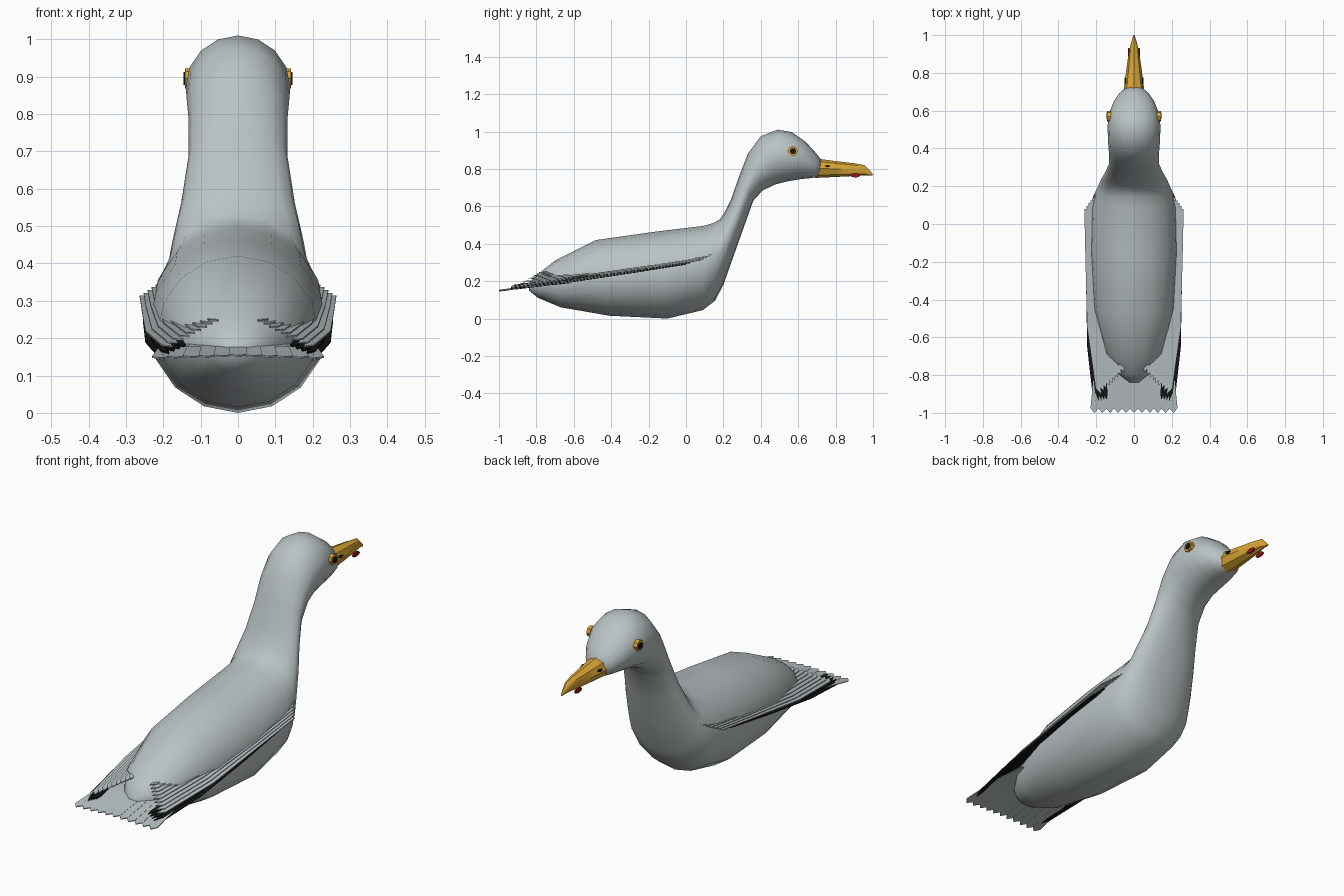
import bpy, bmesh, math
from mathutils import Vector

if "Cube" in bpy.data.objects:
    bpy.data.objects.remove(bpy.data.objects["Cube"])


def material(name, rgb):
    m = bpy.data.materials.new(name)
    m.diffuse_color = (*rgb, 1)
    m.use_nodes = True
    m.node_tree.nodes["Principled BSDF"].inputs["Base Color"].default_value = m.diffuse_color
    return m


GREY = material("feather grey", (0.49, 0.54, 0.55))
BLACK = material("black", (0.008, 0.008, 0.008))
ORANGE = material("beak orange", (0.70, 0.38, 0.035))
RED = material("dark red", (0.30, 0.008, 0.012))


def finish(name, bm, mat, smooth=None):
    bmesh.ops.recalc_face_normals(bm, faces=bm.faces)
    me = bpy.data.meshes.new(name)
    bm.to_mesh(me)
    bm.free()
    me.materials.append(mat)
    ob = bpy.data.objects.new(name, me)
    bpy.context.collection.objects.link(ob)
    if smooth:
        bpy.context.view_layer.objects.active = ob
        ob.select_set(True)
        bpy.ops.object.shade_smooth_by_angle(angle=math.radians(smooth))
        ob.select_set(False)
    return ob


def loft(name, sections, n, mat, smooth):
    """Oval rings; each section is top y, top z, bottom y, bottom z, half width."""
    bm = bmesh.new()
    rings = []
    for ty, tz, by, bz, w in sections:
        top, bot = Vector((0, ty, tz)), Vector((0, by, bz))
        c, up = (top + bot) / 2, (top - bot) / 2
        rings.append([bm.verts.new(c + Vector((w * math.cos(a), 0, 0)) + up * math.sin(a))
                      for a in (2 * math.pi * k / n for k in range(n))])
    for r, s in zip(rings, rings[1:]):
        for k in range(n):
            j = (k + 1) % n
            bm.faces.new((r[k], r[j], s[j], s[k]))
    bm.faces.new(rings[0])
    bm.faces.new(rings[-1])
    return finish(name, bm, mat, smooth)


def feather(bm, path, half, tip, thick=0.004):
    """Thin strip along a path of points, ending in a short point."""
    rows = [(p + Vector((-half, 0, 0)), p + Vector((half, 0, 0))) for p in path]
    outline = [r[0] for r in rows] + [tip] + [r[1] for r in reversed(rows)]
    up = Vector((0, 0, thick / 2))
    hi = [bm.verts.new(p + up) for p in outline]
    lo = [bm.verts.new(p - up) for p in outline]
    m, k = len(rows), len(outline)
    for vs in (hi, lo):
        for i in range(m - 1):
            bm.faces.new((vs[i], vs[i + 1], vs[k - 2 - i], vs[k - 1 - i]))
        bm.faces.new((vs[m - 1], vs[m], vs[m + 1]))
    for i in range(k):
        j = (i + 1) % k
        bm.faces.new((hi[i], hi[j], lo[j], lo[i]))


def mirror(ob):
    ob.modifiers.new("mirror", "MIRROR")
    return ob


# body, neck and head in one skin
loft("body", [
    (-.84, .185, -.84, .15, .025), (-.795, .235, -.79, .11, .085),
    (-.70, .31, -.67, .06, .155), (-.48, .42, -.41, .015, .215),
    (-.16, .465, -.10, .0, .238), (.09, .495, .09, .045, .232),
    (.145, .51, .155, .095, .215), (.18, .53, .20, .18, .195),
    (.21, .575, .26, .35, .175), (.24, .635, .31, .49, .152),
    (.28, .75, .36, .63, .132), (.33, .88, .41, .685, .132),
    (.40, .975, .48, .718, .138), (.49, 1.01, .55, .735, .14),
    (.565, .997, .61, .745, .132), (.64, .945, .66, .75, .107),
    (.69, .89, .695, .755, .078), (.73, .84, .72, .765, .04)], 16, GREY, 60)

# beak with a blunt hooked tip
loft("beak", [
    (.70, .855, .69, .752, .056), (.80, .842, .80, .757, .043),
    (.90, .830, .90, .762, .029), (.955, .820, .955, .765, .017),
    (1.0, .772, .995, .764, .004)], 8, ORANGE, 40)


def wing_point(x, y, dz=0.0):
    return Vector((x, y, .315 + .155 * y + (.22 - x) * .25 + dz))


# folded wings: overlapping feathers, staggered at both ends
N = 9
bm = bmesh.new()
for i in range(N):
    t = i / (N - 1)
    dz = .012 - .02 * t
    path = [wing_point(.165 + .085 * t, .20 - .12 * t, dz),
            wing_point(.15 + .095 * t, -.15, dz),
            wing_point(.10 + .135 * t, -.55, dz),
            wing_point(.065 + .125 * t, -.76 - .11 * t, dz)]
    feather(bm, path, .013, wing_point(.055 + .12 * t, -.785 - .115 * t, dz))
mirror(finish("wings", bm, GREY))

# black flight feathers below the wing edge, showing at the tips
bm = bmesh.new()
for i in range(5):
    t = i / 4
    dz = -.012 - .008 * t
    path = [wing_point(.20 + .04 * t, .10 - .1 * t, dz),
            wing_point(.19 + .053 * t, -.3, dz),
            wing_point(.175 + .062 * t, -.65, dz),
            wing_point(.15 + .06 * t, -.90 + .01 * t, dz)]
    feather(bm, path, .011, wing_point(.145 + .055 * t, -.93 - .01 * t, dz))
mirror(finish("flight_feathers", bm, BLACK))

# tail fan
bm = bmesh.new()
for i in range(11):
    s = (i - 5) / 5
    dz = -.006 * abs(s)
    path = [Vector((.16 * s, -.62, .195 + dz)), Vector((.19 * s, -.80, .18 + dz)),
            Vector((.208 * s, -.975, .155 + dz))]
    feather(bm, path, .0225, Vector((.210 * s, -1.0, .152 + dz)))
finish("tail", bm, GREY)


def side_disc(name, x, y, z, ry, rz, thick, mat, n=8):
    """Thin disc facing sideways, one on each side of the head."""
    bm = bmesh.new()
    ends = [[bm.verts.new((x + d, y + ry * math.cos(a), z + rz * math.sin(a)))
             for a in (2 * math.pi * k / n for k in range(n))] for d in (0, thick)]
    for e in ends:
        bm.faces.new(e)
    for k in range(n):
        j = (k + 1) % n
        bm.faces.new((ends[0][k], ends[0][j], ends[1][j], ends[1][k]))
    return mirror(finish(name, bm, mat))


# eyes, nostrils and the red beak spots
side_disc("eye_ring", .122, .57, .895, .027, .027, .020, ORANGE)
side_disc("pupil", .140, .572, .895, .017, .017, .006, BLACK)
side_disc("nostril", .043, .757, .815, .018, .007, .008, BLACK, 4)
side_disc("beak_spot", .024, .905, .766, .028, .012, .008, RED)
